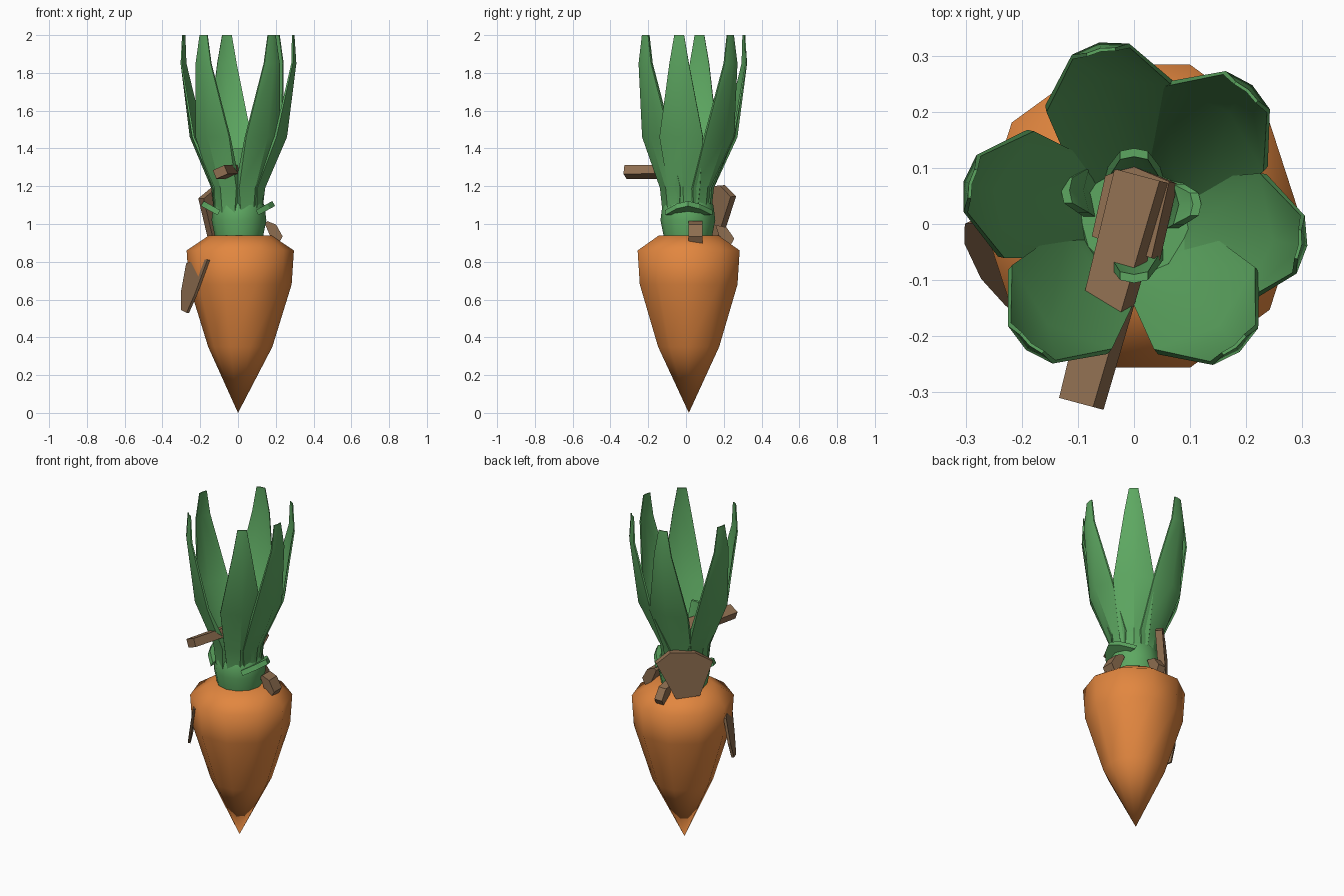
import bpy, bmesh, math
from mathutils import Vector, Matrix

if "Cube" in bpy.data.objects:
    bpy.data.objects.remove(bpy.data.objects["Cube"])


def material(name, col):
    m = bpy.data.materials.new(name)
    m.diffuse_color = (*col, 1)
    m.use_nodes = True
    m.node_tree.nodes["Principled BSDF"].inputs["Base Color"].default_value = m.diffuse_color
    return m


ORANGE = material("carrot orange", (0.76, 0.24, 0.05))
GREEN = material("leaf green", (0.11, 0.39, 0.12))
BROWN = material("bark brown", (0.27, 0.155, 0.08))


def finish(name, bm, mat, angle=None):
    bmesh.ops.recalc_face_normals(bm, faces=bm.faces)
    me = bpy.data.meshes.new(name)
    bm.to_mesh(me)
    bm.free()
    ob = bpy.data.objects.new(name, me)
    bpy.context.collection.objects.link(ob)
    me.materials.append(mat)
    if angle:
        bpy.ops.object.select_all(action='DESELECT')
        ob.select_set(True)
        bpy.context.view_layer.objects.active = ob
        bpy.ops.object.shade_smooth_by_angle(angle=math.radians(angle))
    return ob


def lathe(name, profile, sides, center, mat, angle, tip=None):
    """Rings of (radius, z) joined by quads, with a flat cap and an optional tip."""
    bm = bmesh.new()
    rings = []
    for r, z in profile:
        rings.append([bm.verts.new((center[0] + r * math.cos(2 * math.pi * i / sides),
                                    center[1] + r * math.sin(2 * math.pi * i / sides), z))
                      for i in range(sides)])
    for a, b in zip(rings, rings[1:]):
        for i in range(sides):
            j = (i + 1) % sides
            bm.faces.new((a[i], a[j], b[j], b[i]))
    bm.faces.new(rings[-1])
    if tip:
        t = bm.verts.new(tip)
        for i in range(sides):
            bm.faces.new((t, rings[0][(i + 1) % sides], rings[0][i]))
    else:
        bm.faces.new(rings[0][::-1])
    return finish(name, bm, mat, angle)


def blade(name, rows, matrix):
    """Curved leaf: rows of (outward, half width, edge inset, thickness, height)."""
    bm = bmesh.new()
    grid = []
    for r, w, inset, thick, z in rows:
        row = []
        for y, x in ((-w, r - inset), (0, r), (w, r - inset)):
            row.append([bm.verts.new(matrix @ Vector((x - d, y, z))) for d in (0, thick)])
        grid.append(row)
    for a, b in zip(grid, grid[1:]):
        for i in (0, 1):
            for s in (0, 1):
                bm.faces.new((a[i][s], a[i + 1][s], b[i + 1][s], b[i][s]))
        for i in (0, 2):
            bm.faces.new((a[i][0], a[i][1], b[i][1], b[i][0]))
    for row in (grid[0], grid[-1]):
        for i in (0, 1):
            bm.faces.new((row[i][0], row[i + 1][0], row[i + 1][1], row[i][1]))
    return finish(name, bm, GREEN, 35)


def slab(name, outline, thick, center, u, v, mat=BROWN):
    """Flat polygon spanned by u and v, extruded along their normal."""
    u, v = Vector(u).normalized(), Vector(v).normalized()
    n = u.cross(v).normalized() * thick / 2
    bm = bmesh.new()
    lo, hi = ([bm.verts.new(Vector(center) + u * a + v * b + n * s) for a, b in outline]
              for s in (-1, 1))
    bm.faces.new(lo[::-1])
    bm.faces.new(hi)
    for i in range(len(lo)):
        j = (i + 1) % len(lo)
        bm.faces.new((lo[i], lo[j], hi[j], hi[i]))
    return finish(name, bm, mat)


# Root
lathe("carrot_root", [(0.17, 0.35), (0.272, 0.68), (0.284, 0.86), (0.165, 0.94)],
      10, (0.012, 0.014), ORANGE, 60, tip=(0, 0.015, 0))

# Crown the leaves grow from
lathe("leaf_crown", [(0.125, 0.92), (0.145, 1.02), (0.135, 1.10), (0.10, 1.15)],
      12, (0.005, 0.01), GREEN, 50)

# Six tall leaves, thick and overlapping near the crown
for k, (deg, s) in enumerate(((-8, 1), (49, 1.03), (101, 1.04), (167, 1), (230, 0.96), (309, 0.96))):
    rows = [(0.13, 0.07, 0.02, 0.06, 1.06), (0.145, 0.085, 0.03, 0.035, 1.19),
            (0.262 * s, 0.116, 0.04, 0.012, 1.46),
            (0.312 * s, 0.052, 0.012, 0.008, 1.85), (0.302 * s, 0.026, 0.004, 0.006, 2.0)]
    blade(f"tall_leaf_{k + 1}", rows,
          Matrix.Translation((0, 0.005, 0)) @ Matrix.Rotation(math.radians(deg), 4, 'Z'))

# Short inner sprouts
for k, (x, y, deg, w, top) in enumerate(((0, 0.10, 90, 0.055, 1.4), (0.0, -0.07, 270, 0.055, 1.4),
                                         (0.085, 0.035, 0, 0.045, 1.24), (-0.095, 0.06, 180, 0.05, 1.26))):
    rows = [(0, w, 0.01, 0.02, 1.12), (0.015, w * 0.8, 0.01, 0.02, 1.22),
            (0.035, w * 0.45, 0.005, 0.015, top)]
    blade(f"inner_sprout_{k + 1}", rows,
          Matrix.Translation((x, y, 0)) @ Matrix.Rotation(math.radians(deg), 4, 'Z'))

# Small leaflets sticking out at the sides of the crown
for side, label in ((1, "right"), (-1, "left")):
    slab(f"side_leaflet_{label}", [(-0.01, -0.12), (0.06, -0.06), (0.09, 0), (0.06, 0.06), (-0.01, 0.13)],
         0.03, (side * 0.11, 0.01, 1.065), (side, 0, 0.55), (0, 1, 0), GREEN)

# Twig poking out of the leaves
slab("twig", [(-0.22, -0.034), (0.2, -0.045), (0.2, 0.045), (-0.22, 0.034)],
     0.05, (-0.037, -0.108, 1.275), (0.26, 0.97, 0), (-0.97, 0.26, -0.42))
slab("twig_stump", [(-0.07, -0.06), (0.07, -0.055), (0.08, 0.02), (0.05, 0.06), (-0.06, 0.055)],
     0.08, (0, 0.02, 1.23), (0.26, 0.97, 0), (-0.97, 0.26, -0.2))

# Bark plate behind the crown
slab("bark_plate", [(-0.16, 0.07), (-0.085, -0.13), (0.05, -0.14), (0.16, 0.08), (0.08, 0.14), (-0.06, 0.13)],
     0.04, (-0.085, 0.14, 1.065), (1, 1, 0), (0.03, -0.03, 1))

# Bark chips on the shoulder
slab("bark_chip_right", [(-0.06, 0.03), (0.0, -0.03), (0.05, -0.045), (0.055, 0.0), (0.0, 0.045), (-0.05, 0.045)],
     0.075, (0.185, 0.05, 0.955), (1, 0, -0.4), (0.4, 0, 1))
slab("bark_chip_back", [(-0.06, 0.03), (0.0, -0.04), (0.055, -0.04), (0.06, 0.0), (0.0, 0.04)],
     0.05, (0.01, 0.2, 0.945), (0, 1, -0.4), (0, 0.4, 1))

# Thin splinter wedged into the flank
slab("flank_splinter", [(0.0, 0.0), (0.12, 0.0), (0.24, 0.02), (0.25, 0.17), (0.22, 0.27), (0.15, 0.285), (0.09, 0.19)],
     0.015, (-0.155, -0.205, 0.81), (-0.46, 0.89, 0), (-0.15, -0.08, -1))
